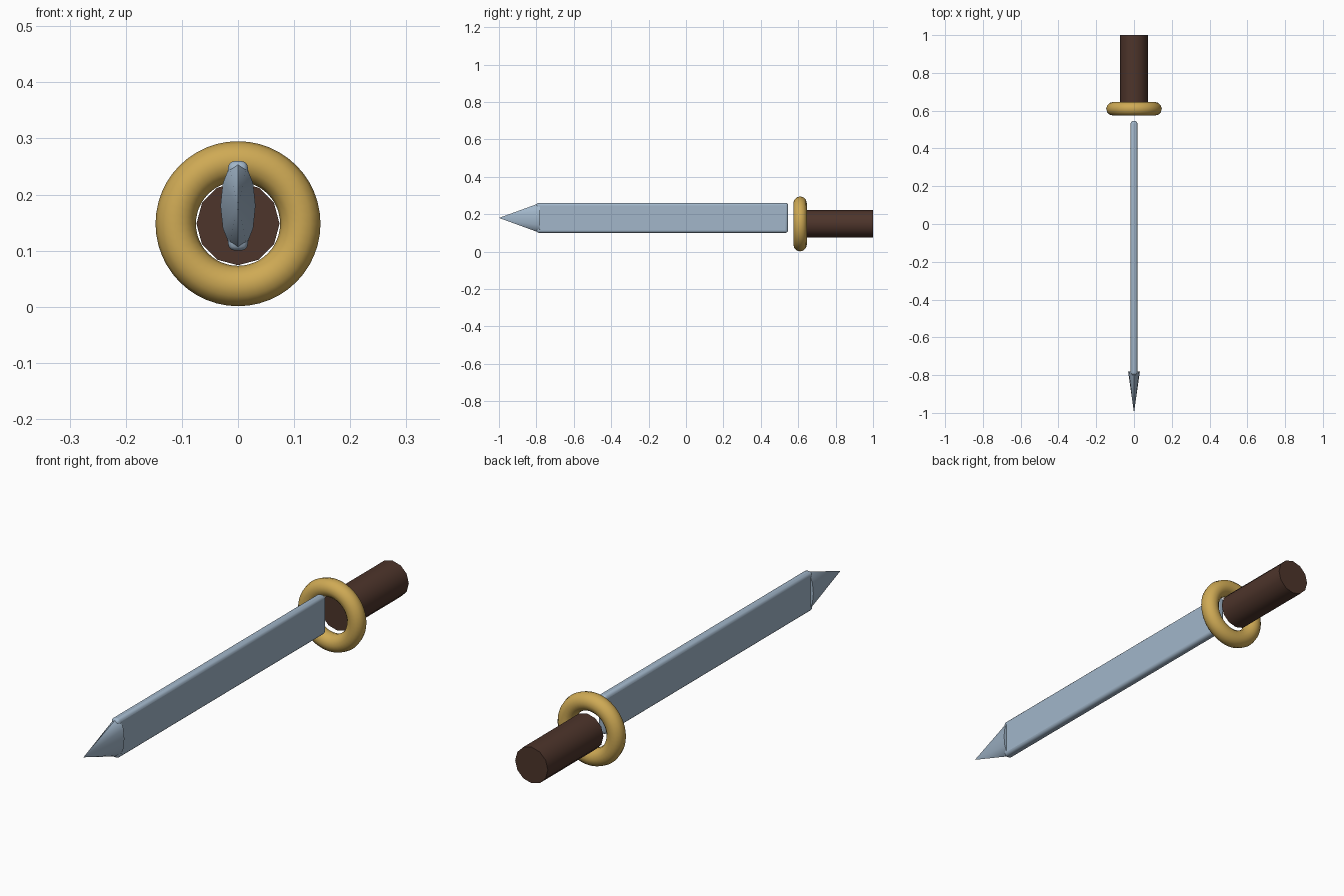
import bpy, math

if "Cube" in bpy.data.objects:
    bpy.data.objects.remove(bpy.data.objects["Cube"])

def finish(name, color, angle=35):
    ob = bpy.context.object
    ob.name = name
    bpy.ops.object.transform_apply(location=False, rotation=True, scale=True)
    mat = bpy.data.materials.get(color[0]) or bpy.data.materials.new(color[0])
    mat.diffuse_color = color[1]
    mat.use_nodes = True
    mat.node_tree.nodes["Principled BSDF"].inputs["Base Color"].default_value = mat.diffuse_color
    ob.data.materials.append(mat)
    bpy.ops.object.shade_smooth_by_angle(angle=math.radians(angle))
    return ob

STEEL = ("steel", (0.36, 0.47, 0.59, 1))
BRASS = ("brass", (0.62, 0.40, 0.09, 1))
WOOD = ("wood", (0.075, 0.035, 0.024, 1))
R90 = math.radians(90)

# blade: long bar with rounded edges
bpy.ops.mesh.primitive_cube_add(size=1, location=(0, -0.127, 0.18))
bpy.context.object.scale = (0.036, 1.346, 0.16)
blade = finish("blade", STEEL)
bev = blade.modifiers.new("rounded_edges", 'BEVEL')
bev.width = 0.013
bev.segments = 3

# blade tip: flattened cone pointing to the front
bpy.ops.mesh.primitive_cone_add(vertices=12, radius1=0.08, radius2=0, depth=0.22,
                                location=(0, -0.89, 0.18), rotation=(R90, 0, 0))
bpy.context.object.scale = (0.39, 1, 1)
finish("blade_tip", STEEL)

# ring guard
bpy.ops.mesh.primitive_torus_add(major_segments=48, minor_segments=12,
                                 major_radius=0.111, minor_radius=0.036,
                                 location=(0, 0.61, 0.148), rotation=(R90, 0, 0))
finish("guard_ring", BRASS)

# handle
bpy.ops.mesh.primitive_cylinder_add(vertices=12, radius=0.074, depth=0.36,
                                    location=(0, 0.82, 0.148), rotation=(R90, 0, 0))
finish("handle", WOOD)
